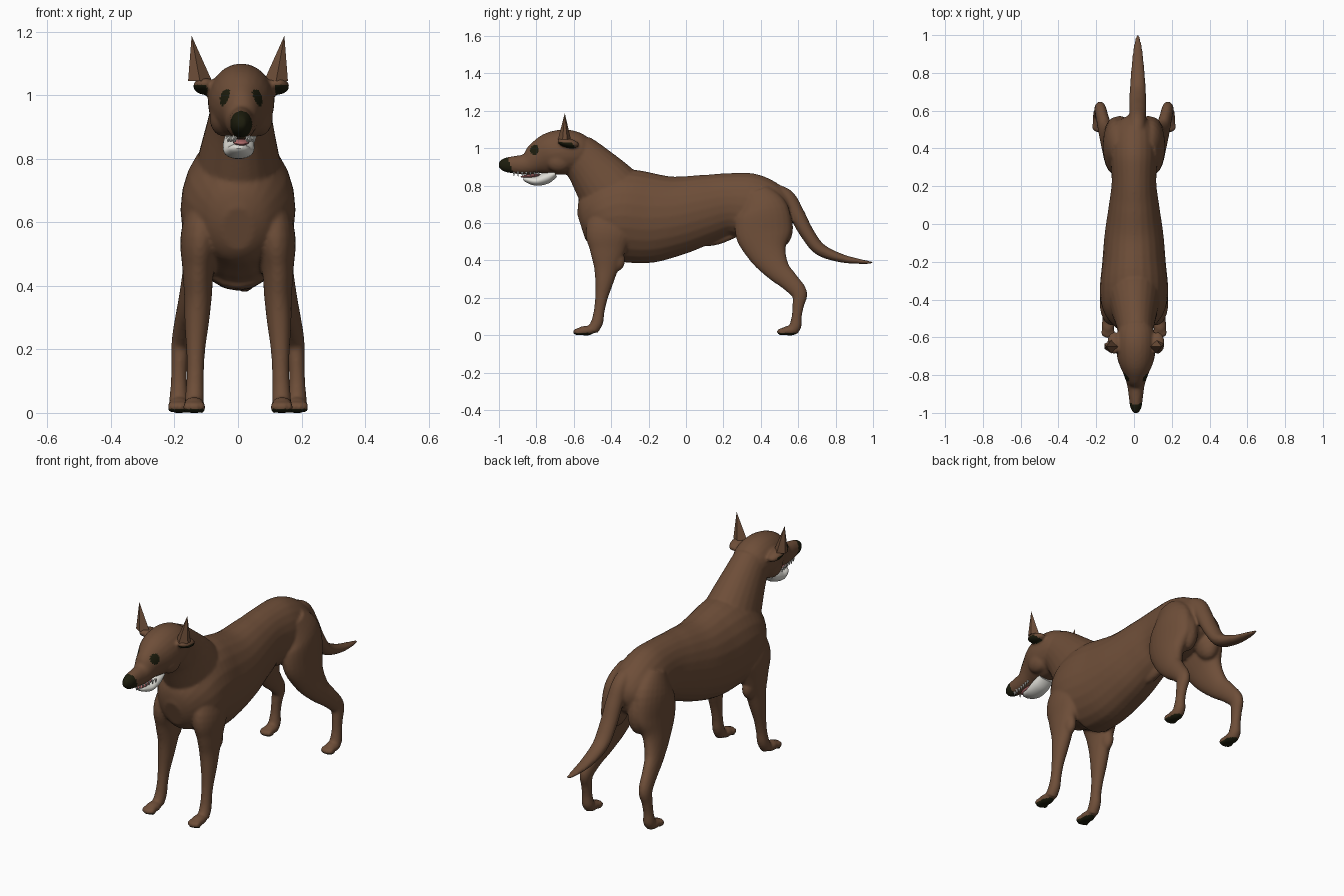
import bpy, bmesh, math
from mathutils import Vector, Matrix

if "Cube" in bpy.data.objects:
    bpy.data.objects.remove(bpy.data.objects["Cube"])


def material(name, rgb):
    m = bpy.data.materials.new(name)
    m.use_nodes = True
    m.diffuse_color = (*rgb, 1)
    m.node_tree.nodes["Principled BSDF"].inputs["Base Color"].default_value = (*rgb, 1)
    return m


BROWN = material("brown coat", (0.155, 0.076, 0.04))
DARK = material("dark skin", (0.012, 0.012, 0.004))
WHITE = material("ivory", (0.72, 0.71, 0.66))
PINK = material("tongue pink", (0.5, 0.17, 0.17))


def spline(rows, steps=5):
    """Smoothly interpolate rows of numbers."""
    rows = [Vector(r) for r in rows]
    out = []
    for i in range(len(rows) - 1):
        a, b = rows[max(i - 1, 0)], rows[i]
        c, d = rows[i + 1], rows[min(i + 2, len(rows) - 1)]
        for k in range(steps):
            t = k / steps
            out.append(0.5 * (2 * b + (c - a) * t + (2 * a - 5 * b + 4 * c - d) * t ** 2
                              + (3 * b - a - 3 * c + d) * t ** 3))
    return out + [rows[-1]]


def tube(bm, rows, sides=24):
    """Loft ellipses along a path; each row is x, y, z, side radius, depth radius."""
    rows = spline(rows)
    rings = []
    for i, r in enumerate(rows):
        ahead, behind = rows[min(i + 1, len(rows) - 1)], rows[max(i - 1, 0)]
        t = Vector((ahead - behind)[:3]).normalized()
        side = (Vector((1, 0, 0)) - t * t.x).normalized()
        depth = t.cross(side)
        rings.append([bm.verts.new(Vector(r[:3]) + side * r[3] * math.cos(a) + depth * r[4] * math.sin(a))
                      for a in (2 * math.pi * j / sides for j in range(sides))])
    faces = [bm.faces.new(rings[0]), bm.faces.new(rings[-1][::-1])]
    for p, q in zip(rings, rings[1:]):
        for j in range(sides):
            n = (j + 1) % sides
            faces.append(bm.faces.new((p[j], q[j], q[n], p[n])))
    bmesh.ops.recalc_face_normals(bm, faces=faces)


def ball(bm, center, radii, tilt=0):
    m = Matrix.Translation(center) @ Matrix.Rotation(tilt, 4, 'X') @ Matrix.Diagonal((*radii, 1))
    bmesh.ops.create_uvsphere(bm, u_segments=20, v_segments=12, radius=1, matrix=m)


def finish(bm, name, *mats):
    me = bpy.data.meshes.new(name)
    bm.to_mesh(me)
    bm.free()
    ob = bpy.data.objects.new(name, me)
    bpy.context.collection.objects.link(ob)
    for m in mats:
        me.materials.append(m)
    for o in bpy.context.selected_objects:
        o.select_set(False)
    ob.select_set(True)
    bpy.context.view_layer.objects.active = ob
    bpy.ops.object.shade_smooth_by_angle(angle=math.radians(50))
    return ob


HX = 0.01  # the head leans slightly to its left
skin = bmesh.new()

# Torso
tube(skin, [(0, y, z, w, h) for y, z, w, h in (
    (-.56, .58, .05, .07), (-.53, .59, .105, .13), (-.45, .62, .165, .2),
    (-.35, .64, .181, .245), (-.2, .628, .168, .243), (-.05, .64, .155, .212),
    (.1, .675, .133, .185), (.22, .7, .118, .166), (.34, .69, .125, .176),
    (.45, .67, .12, .15), (.53, .65, .09, .1), (.565, .64, .04, .05))])
# Neck
tube(skin, [(0, -.28, .62, .14, .17), (0, -.34, .68, .155, .19), (.003, -.43, .8, .128, .165),
            (.007, -.52, .91, .103, .13), (HX, -.59, .98, .09, .11)])
# Head and muzzle
tube(skin, [(HX, y, z, w, h) for y, z, w, h in (
    (-.51, .98, .06, .065), (-.56, .98, .095, .1), (-.64, .98, .105, .12),
    (-.72, .97, .096, .115), (-.79, .945, .066, .09), (-.85, .915, .047, .058),
    (-.92, .911, .037, .047), (-.97, .912, .03, .037), (-1, .918, .013, .018))])
# Tail
tube(skin, [(.012, .43, .77, .05, .05), (.016, .53, .735, .046, .05), (.02, .59, .65, .045, .043),
            (.02, .645, .55, .045, .038), (.02, .715, .46, .042, .034),
            (.02, .83, .412, .034, .023), (.02, .94, .393, .022, .012), (.02, 1, .388, .008, .005)])
# Sheath
tube(skin, [(0, .26, .54, .02, .02), (0, .18, .515, .025, .028), (0, .12, .495, .022, .02), (0, .095, .485, .01, .01)])

for s in (-1, 1):
    # Front leg with shoulder
    tube(skin, [(s * x, y, z, w, d) for x, y, z, w, d in (
        (.085, -.36, .72, .05, .09), (.115, -.41, .56, .065, .125), (.125, -.42, .45, .05, .095),
        (.126, -.427, .36, .043, .066), (.13, -.438, .28, .038, .048), (.133, -.452, .2, .03, .034),
        (.134, -.464, .13, .027, .029), (.136, -.475, .07, .029, .032), (.138, -.5, .025, .03, .03))])
    # Hind leg with thigh
    tube(skin, [(s * x, y, z, w, d) for x, y, z, w, d in (
        (.07, .37, .76, .05, .08), (.09, .41, .66, .07, .14), (.105, .415, .54, .062, .15),
        (.125, .437, .44, .05, .105), (.148, .49, .35, .04, .068), (.165, .55, .29, .034, .052),
        (.178, .605, .225, .031, .043), (.184, .6, .16, .026, .031), (.186, .592, .1, .025, .027),
        (.186, .585, .05, .03, .032), (.186, .57, .022, .03, .026))])
    # Buttock and elbow
    ball(skin, (s * .075, .49, .6, ), (.065, .08, .13), .2)
    ball(skin, (s * .125, -.375, .4), (.032, .05, .06))
    # Cheek, brow and folded ear base
    ball(skin, (HX + s * .055, -.68, .93), (.045, .07, .06))
    ball(skin, (HX + s * .035, -.765, 1.02), (.03, .03, .025))
    ball(skin, (HX + s * .115, -.63, 1.028), (.037, .06, .024), -.2)
    # Paws and toes
    for px, py in ((.138, -.535), (.186, .555)):
        ball(skin, (s * px, py, .024), (.034, .05, .026))
        for k in (-1.5, -.5, .5, 1.5):
            ball(skin, (s * px + k * .0165, py - .05 + abs(k) * .008, .018), (.01, .025, .019))

# Merge everything into one continuous coat
dog = finish(skin, "body", BROWN, DARK)
mod = dog.modifiers.new("merge", 'REMESH')
mod.mode = 'VOXEL'
mod.voxel_size = 0.0075
mod.use_smooth_shade = True
mod = dog.modifiers.new("relax", 'SMOOTH')
mod.factor = 0.5
mod.iterations = 5
merged = bpy.data.meshes.new_from_object(dog.evaluated_get(bpy.context.evaluated_depsgraph_get()))
dog.modifiers.clear()
dog.data = merged
merged.name = "body"
merged.materials.clear()
merged.materials.append(BROWN)
merged.materials.append(DARK)

# Dark nose, eyes, ear openings and paw pads
for p in merged.polygons:
    c = p.center
    side = 1 if c.x > HX else -1
    nose = c.y < -.94 - (c.z - .91) * .35
    eye = (c - Vector((HX + side * .044, -.805, .99))).length < .029
    ear = abs(c.x - HX) > .108 and -.7 < c.y < -.585 and .99 < c.z < 1.032 and p.normal.y < .3
    pad = c.z < .012 and p.normal.z < -.2
    p.material_index = int(nose or eye or ear or pad)
    p.use_smooth = True

# Upright ears
for s, name in ((-1, "right_ear"), (1, "left_ear")):
    bm = bmesh.new()
    base = [bm.verts.new((s * x, y, 1.045)) for x, y in
            ((.082, -.65), (.12, -.685), (.157, -.66), (.157, -.635), (.12, -.615))]
    tip = bm.verts.new((s * .146, -.648, 1.187))
    bm.faces.new(base)
    for i in range(5):
        bm.faces.new((base[i], base[(i + 1) % 5], tip))
    bmesh.ops.recalc_face_normals(bm, faces=bm.faces)
    finish(bm, name, BROWN)

# Lower jaw
bm = bmesh.new()
tube(bm, [(HX - .008, -.7, .865, .045, .02), (HX - .008, -.745, .842, .05, .032),
          (HX - .008, -.8, .824, .046, .025), (HX - .008, -.85, .832, .03, .016),
          (HX - .008, -.868, .838, .012, .007)])
finish(bm, "lower_jaw", WHITE)

# Tongue
bm = bmesh.new()
ball(bm, (HX, -.83, .852), (.026, .055, .009), .1)
finish(bm, "tongue", PINK)

# Upper teeth
bm = bmesh.new()
for s in (-1, 1):
    for k in range(7):
        y = -.92 + k * .022
        m = Matrix.Translation((HX + s * (.018 + k * .004), y, .862)) @ Matrix.Rotation(math.pi, 4, 'X')
        bmesh.ops.create_cone(bm, cap_ends=True, segments=6, radius1=.007, radius2=.001,
                              depth=.026 if k == 1 else .02, matrix=m)
finish(bm, "upper_teeth", WHITE)
